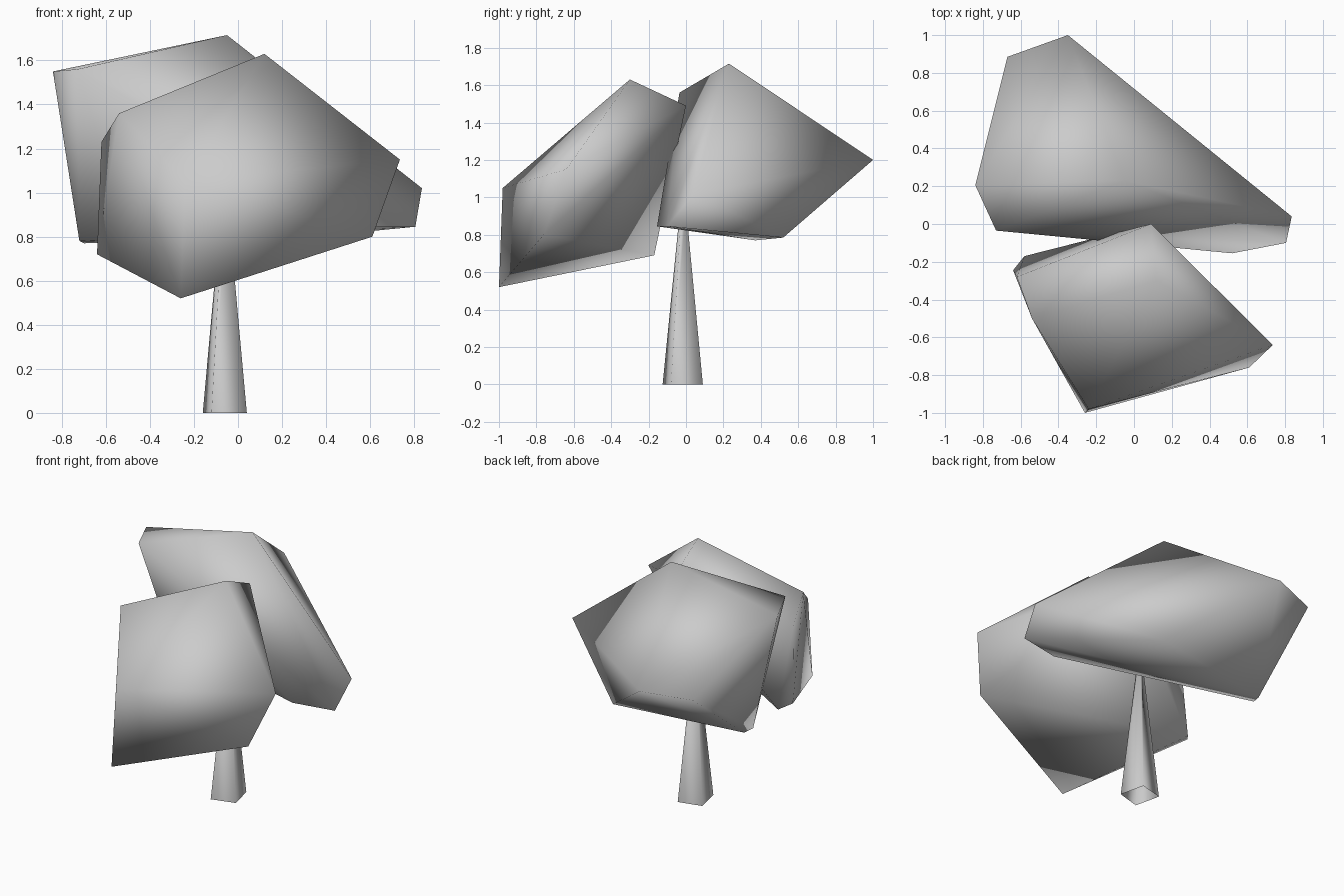
import bpy
import bmesh

old = bpy.data.objects.get("Cube")
if old:
    bpy.data.objects.remove(old, do_unlink=True)

# One plain grey for the whole tree
grey = bpy.data.materials.new("plain_grey")
grey.use_nodes = True
colour = (0.6, 0.6, 0.6, 1)
grey.diffuse_color = colour
grey.node_tree.nodes["Principled BSDF"].inputs["Base Color"].default_value = colour


def finish(name, bm):
    """Turn a bmesh into a smooth-shaded grey object."""
    bmesh.ops.recalc_face_normals(bm, faces=bm.faces)
    for face in bm.faces:
        face.smooth = True
    mesh = bpy.data.meshes.new(name)
    bm.to_mesh(mesh)
    bm.free()
    mesh.materials.append(grey)
    obj = bpy.data.objects.new(name, mesh)
    bpy.context.collection.objects.link(obj)
    return obj


def foliage(name, corners):
    """Angular leaf clump: the solid wrapped around its corners."""
    bm = bmesh.new()
    for co in corners:
        bm.verts.new(co)
    bmesh.ops.convex_hull(bm, input=bm.verts[:])
    return finish(name, bm)


# Front leaf clump
foliage("front_foliage", [
    (0.12, -0.30, 1.63), (0.09, 0.0, 1.49),          # crown
    (-0.54, -0.50, 1.36), (-0.62, -0.28, 1.23),      # left shoulder
    (0.735, -0.64, 1.15), (0.61, -0.76, 0.80),       # right tip
    (-0.24, -0.98, 1.05), (-0.26, -1.0, 0.52),       # front edge
    (-0.64, -0.245, 0.72), (-0.58, -0.17, 0.69),     # lower back
])

# Back leaf clump
foliage("back_foliage", [
    (-0.05, 0.23, 1.715),                            # crown
    (-0.84, 0.205, 1.55), (-0.73, -0.035, 1.56),     # upper side
    (0.835, 0.04, 1.02), (0.805, -0.10, 0.845),      # side tip
    (0.52, -0.155, 0.845),
    (-0.35, 1.0, 1.20), (-0.67, 0.885, 1.18),        # rear edge
    (0.19, 0.52, 0.785), (-0.70, 0.37, 0.77),        # underside
    (-0.72, 0.30, 0.78),
])

# Tapered four-sided trunk, open at the base
bm = bmesh.new()
centre = (-0.06, -0.015)
base = [(-0.12, -0.125), (0.04, -0.08), (0.0, 0.09), (-0.16, 0.05)]
low = [bm.verts.new((x, y, 0)) for x, y in base]
high = [bm.verts.new((centre[0] + (x - centre[0]) * 0.14,
                      centre[1] + (y - centre[1]) * 0.14, 0.95)) for x, y in base]
for i in range(4):
    j = (i + 1) % 4
    bm.faces.new((low[i], low[j], high[j], high[i]))
bm.faces.new(high)
finish("trunk", bm)
